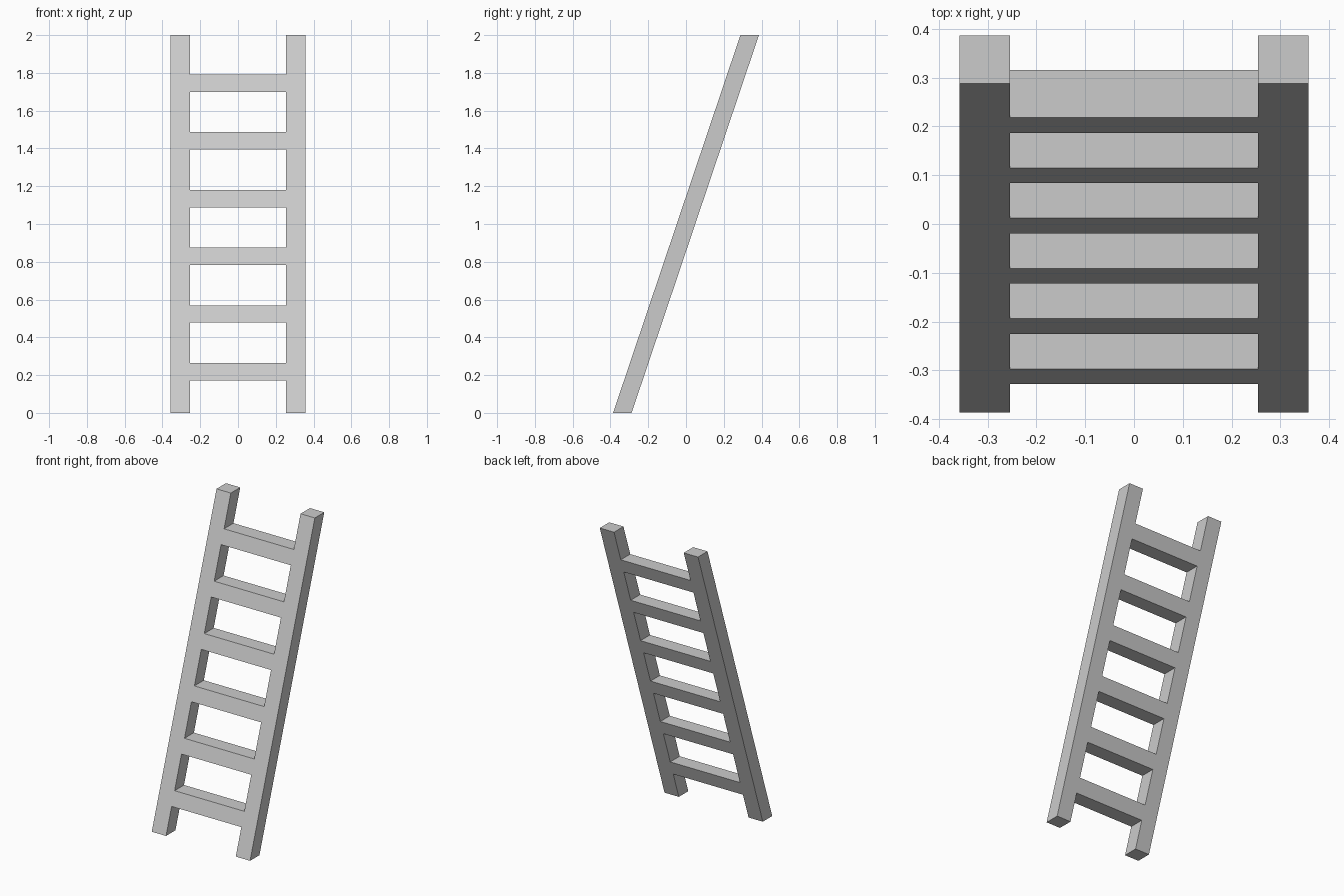
import bpy
import bmesh

if "Cube" in bpy.data.objects:
    bpy.data.objects.remove(bpy.data.objects["Cube"])

HEIGHT = 2.0
LEAN = 0.337           # y shift per unit of height
DEPTH = 0.098          # front-to-back thickness, measured level
RAIL_IN, RAIL_OUT = 0.254, 0.358
RUNGS = 6
RUNG_FIRST, RUNG_STEP, RUNG_HEIGHT = 0.218, 0.3055, 0.092

grey = bpy.data.materials.new("light_grey")
grey.diffuse_color = (0.6, 0.6, 0.6, 1.0)
grey.use_nodes = True
grey.node_tree.nodes["Principled BSDF"].inputs["Base Color"].default_value = grey.diffuse_color


def leaning_block(name, x0, x1, z0, z1):
    """Box with level ends, sheared along y to follow the ladder's lean."""
    bm = bmesh.new()
    bmesh.ops.create_cube(bm, size=1.0)
    for v in bm.verts:
        v.co.x = x1 if v.co.x > 0 else x0
        v.co.z = z1 if v.co.z > 0 else z0
        v.co.y = v.co.y * DEPTH + LEAN * (v.co.z - HEIGHT / 2)
    mesh = bpy.data.meshes.new(name)
    bm.to_mesh(mesh)
    bm.free()
    mesh.materials.append(grey)
    obj = bpy.data.objects.new(name, mesh)
    bpy.context.collection.objects.link(obj)
    return obj


# Side rails
leaning_block("left_rail", -RAIL_OUT, -RAIL_IN, 0, HEIGHT)
leaning_block("right_rail", RAIL_IN, RAIL_OUT, 0, HEIGHT)

# Rungs, flush with the rails front and back
for i in range(RUNGS):
    z = RUNG_FIRST + i * RUNG_STEP
    leaning_block(f"rung_{i + 1}", -RAIL_IN, RAIL_IN,
                  z - RUNG_HEIGHT / 2, z + RUNG_HEIGHT / 2)
